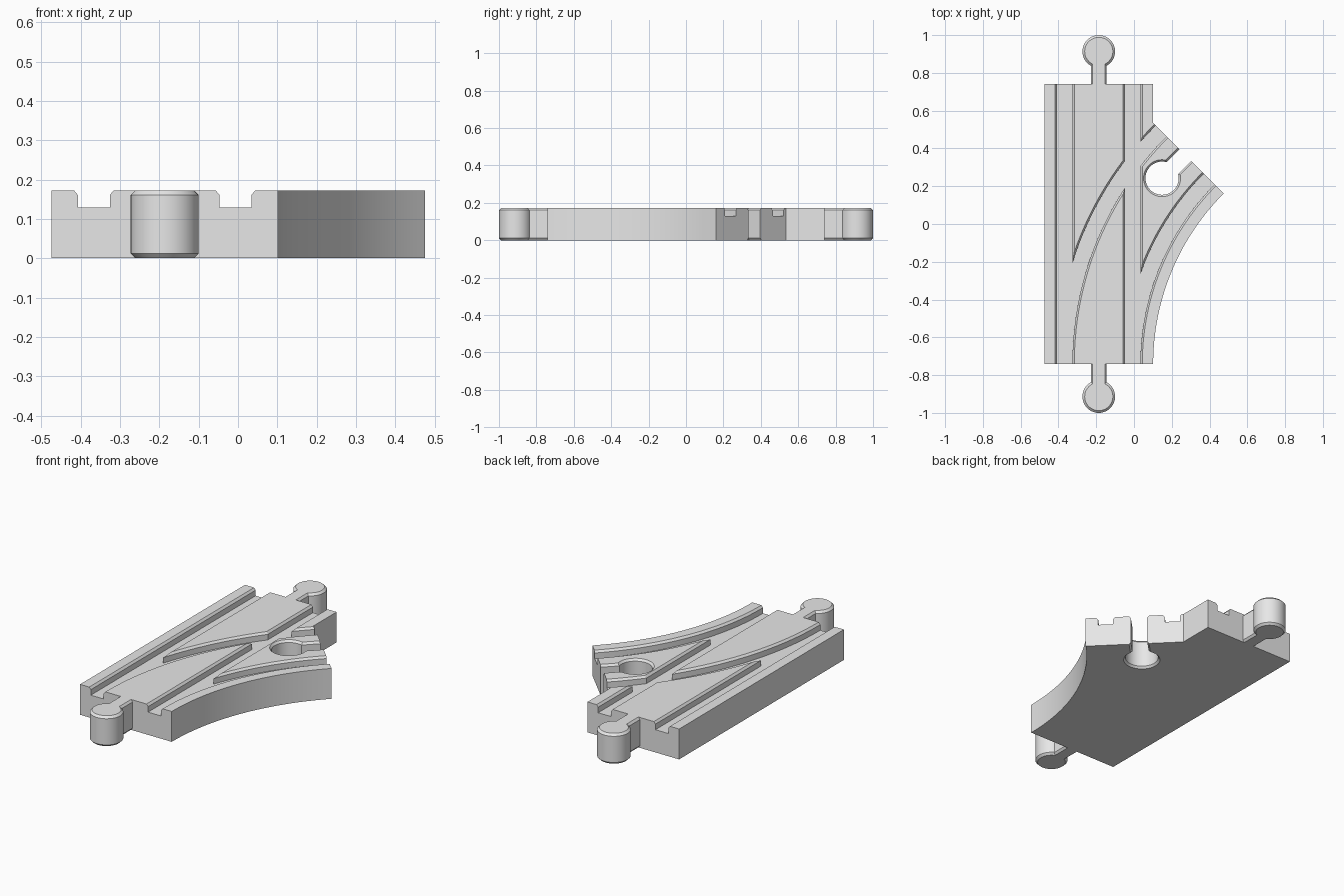
import bpy, bmesh
from math import sin, cos, pi, radians
from mathutils import Vector

if "Cube" in bpy.data.objects:
    bpy.data.objects.remove(bpy.data.objects["Cube"], do_unlink=True)

# Main dimensions
TOP, FLOOR, CH = 0.1726, 0.129, 0.012      # deck height, groove floor, chamfer
MID, HALF_W, END = -0.1865, 0.288, 0.74    # straight lane axis, half width, half length
LEFT, RIGHT = MID - HALF_W, MID + HALF_W
R_IN = 1.275                               # inner radius of the branch
CX = RIGHT + R_IN                          # centre of the branch arc, at y = -END
R_MID = R_IN + HALF_W
TURN = radians(45)
GAUGE = 0.18                               # groove offset from the lane axis
BALL_R, BALL_D = 0.0865, 0.1735            # connector knob radius and reach

grey = bpy.data.materials.new("plain_grey")
grey.use_nodes = True
grey.diffuse_color = (0.8, 0.8, 0.8, 1)
grey.node_tree.nodes["Principled BSDF"].inputs["Base Color"].default_value = (0.8, 0.8, 0.8, 1)


def loft(name, rings):
    """Solid through a list of equal closed rings, capped at both ends."""
    bm = bmesh.new()
    loops = [[bm.verts.new(p) for p in ring] for ring in rings]
    n = len(loops[0])
    for a, b in zip(loops, loops[1:]):
        for i in range(n):
            j = (i + 1) % n
            bm.faces.new((a[i], a[j], b[j], b[i]))
    bm.faces.new(loops[0])
    bm.faces.new(loops[-1])
    bmesh.ops.recalc_face_normals(bm, faces=bm.faces)
    mesh = bpy.data.meshes.new(name)
    bm.to_mesh(mesh)
    bm.free()
    mesh.materials.append(grey)
    obj = bpy.data.objects.new(name, mesh)
    bpy.context.collection.objects.link(obj)
    return obj


def sweep(name, profile, path):
    """Carry an (offset, height) profile along (point, side direction) pairs."""
    return loft(name, [[(p.x + s.x * o, p.y + s.y * o, z) for o, z in profile]
                       for p, s in path])


def lathe(name, centre, profile, n=48):
    """Stack of circles given as (radius, height)."""
    return loft(name, [[(centre[0] + r * cos(2 * pi * i / n),
                         centre[1] + r * sin(2 * pi * i / n), z) for i in range(n)]
                       for r, z in profile])


def combine(target, other, operation):
    other.hide_render = True
    mod = target.modifiers.new("cut", 'BOOLEAN')
    mod.operation, mod.solver, mod.object = operation, 'EXACT', other
    bpy.context.view_layer.objects.active = target
    bpy.ops.object.modifier_apply(modifier=mod.name)
    bpy.data.objects.remove(other, do_unlink=True)


def mirrored(half):
    return half + [(-o, z) for o, z in reversed(half)]


def arc(radius, steps=28):
    """Branch arc as (point, outward side) pairs."""
    out = []
    for i in range(steps + 1):
        a = TURN * i / steps
        side = Vector((-cos(a), sin(a)))
        out.append((Vector((CX, -END)) + side * radius, side))
    return out


# Track body: straight lane and branch in one outline
inner = [p for p, s in arc(R_IN)]
tip = inner[-1]
outline = [Vector((LEFT, -END))] + inner + [
    Vector((RIGHT, tip.x + tip.y - RIGHT)), Vector((RIGHT, END)), Vector((LEFT, END))]
body = loft("track_body", [[(p.x, p.y, z) for p in outline] for z in (0, TOP)])

# Wheel grooves with chamfered lips
groove = mirrored([(0.0405, FLOOR), (0.0405, TOP - CH), (0.0505, TOP), (0.0505, TOP + 0.05)])
ahead = Vector((sin(TURN), cos(TURN))) * 0.1
for sign in (-1, 1):
    x = MID + sign * GAUGE
    east = Vector((1, 0))
    combine(body, sweep("straight_groove", groove,
                        [(Vector((x, y)), east) for y in (-END - 0.1, END + 0.1)]), 'DIFFERENCE')
    path = arc(CX - x)
    path = ([(path[0][0] - Vector((0, 0.1)), path[0][1])] + path
            + [(path[-1][0] + ahead, path[-1][1])])
    combine(body, sweep("branch_groove", groove, path), 'DIFFERENCE')

# Socket in the branch end: round hole plus slot
end_mid, end_side = arc(R_MID)[-1]
hole = end_mid - ahead.normalized() * BALL_D
combine(body, lathe("socket_hole", hole,
                    [(0.098, -0.05), (0.098, 0), (0.088, CH), (0.088, TOP - CH),
                     (0.098, TOP), (0.098, TOP + 0.05)]), 'DIFFERENCE')
slot = mirrored([(0.054, -0.05), (0.054, 0), (0.044, CH), (0.044, TOP - CH),
                 (0.054, TOP), (0.054, TOP + 0.05)])
combine(body, sweep("socket_slot", slot,
                    [(hole, end_side), (end_mid + ahead, end_side)]), 'DIFFERENCE')

# Knob connectors at both ends of the straight lane
neck = mirrored([(0.032, 0), (0.042, CH), (0.042, TOP - CH), (0.032, TOP)])
parts = [body]
for name, sign in (("front_connector", -1), ("back_connector", 1)):
    y = sign * (END + BALL_D)
    knob = lathe(name, (MID, y), [(BALL_R - CH, 0), (BALL_R, CH),
                                  (BALL_R, TOP - CH), (BALL_R - CH, TOP)])
    stem = sweep("stem", neck, [(Vector((MID, v)), Vector((1, 0))) for v in (sign * END, y)])
    combine(knob, stem, 'UNION')
    parts.append(knob)

# Smooth round walls, crisp edges
bpy.ops.object.select_all(action='DESELECT')
for obj in parts:
    obj.select_set(True)
bpy.context.view_layer.objects.active = body
bpy.ops.object.shade_smooth_by_angle(angle=radians(25))
